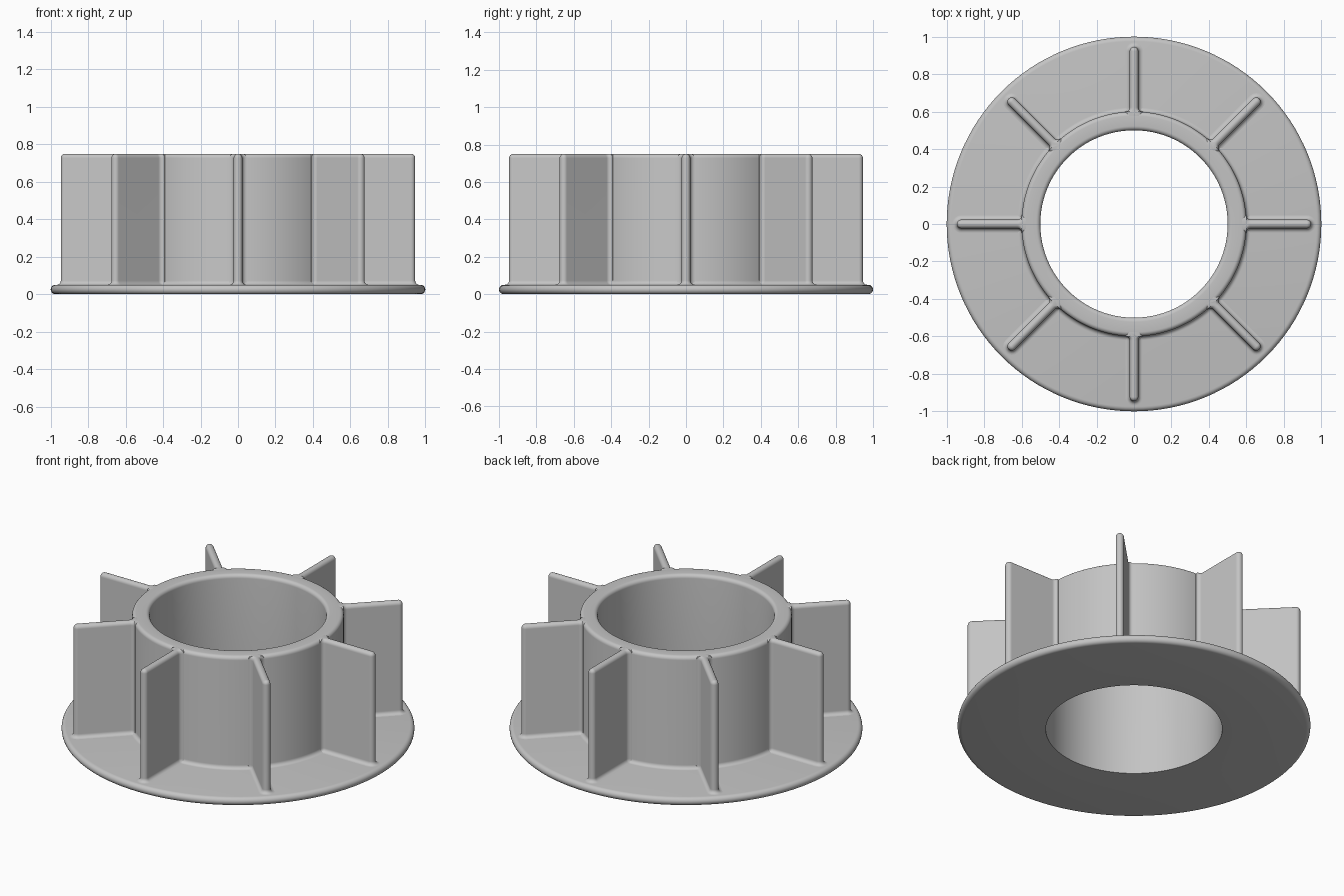
import bpy, bmesh
from math import pi, sin, cos, radians
from mathutils import Matrix

cube = bpy.data.objects.get("Cube")
if cube:
    bpy.data.objects.remove(cube, do_unlink=True)

grey = bpy.data.materials.new("light_grey")
grey.use_nodes = True
grey.diffuse_color = (0.55, 0.55, 0.55, 1)
grey.node_tree.nodes["Principled BSDF"].inputs["Base Color"].default_value = (0.55, 0.55, 0.55, 1)

HEIGHT, FLANGE, ROUND = 0.75, 0.05, 0.023
HUB_IN, HUB_OUT, FIN_TIP = 0.5, 0.6, 0.946


def arc(cx, cz, r, start, end, n=6):
    """Points on a circular arc, angles in degrees."""
    angles = [radians(start + (end - start) * i / n) for i in range(n + 1)]
    return [(cx + r * cos(a), cz + r * sin(a)) for a in angles]


def finish(bm, name):
    bmesh.ops.recalc_face_normals(bm, faces=bm.faces)
    mesh = bpy.data.meshes.new(name)
    bm.to_mesh(mesh)
    bm.free()
    mesh.materials.append(grey)
    obj = bpy.data.objects.new(name, mesh)
    bpy.context.collection.objects.link(obj)
    bpy.ops.object.select_all(action='DESELECT')
    obj.select_set(True)
    bpy.context.view_layer.objects.active = obj
    bpy.ops.object.shade_smooth_by_angle(angle=radians(35))
    return obj


def bridge(bm, loops):
    """Join consecutive closed vertex loops with quads."""
    for a, b in zip(loops, loops[1:]):
        n = len(a)
        for i in range(n):
            j = (i + 1) % n
            bm.faces.new((a[i], a[j], b[j], b[i]))


# Hub and flange: one turned profile with rounded edges and a root fillet
profile = [(HUB_IN, 0)]
profile += arc(1 - FLANGE / 2, FLANGE / 2, FLANGE / 2, -90, 90, 10)
profile += arc(HUB_OUT + ROUND, FLANGE + ROUND, ROUND, 270, 180)
profile += arc(HUB_OUT - ROUND, HEIGHT - ROUND, ROUND, 0, 90)
profile += arc(HUB_IN + ROUND, HEIGHT - ROUND, ROUND, 90, 180)
bm = bmesh.new()
SEGMENTS = 128
rings = []
for s in range(SEGMENTS):
    a = 2 * pi * s / SEGMENTS
    rings.append([bm.verts.new((r * cos(a), r * sin(a), z)) for r, z in profile])
bridge(bm, rings + rings[:1])
finish(bm, "hub_and_flange")


# Fin: a round-tipped outline lofted upward, flared at its foot and hub joint
def fin_outline(offset):
    w = ROUND + offset
    joint = arc(HUB_OUT + ROUND, w + ROUND, ROUND, 180, 270)
    upper = [(HUB_OUT - ROUND, joint[0][1])] + joint
    tip = arc(FIN_TIP - ROUND, 0, w, 90, -90, 12)
    lower = [(x, -y) for x, y in reversed(upper)]
    return upper + tip + lower


layers = [(x, z) for x, z in arc(ROUND, FLANGE + ROUND, ROUND, 270, 180)]
layers += arc(-ROUND, HEIGHT - ROUND, ROUND, 0, 85)
for k in range(8):
    bm = bmesh.new()
    loops = [[bm.verts.new((x, y, z)) for x, y in fin_outline(offset)]
             for offset, z in layers]
    bridge(bm, loops)
    bm.faces.new(loops[0])
    bm.faces.new(loops[-1])
    bm.transform(Matrix.Rotation(k * pi / 4, 4, 'Z'))
    finish(bm, f"fin_{k + 1}")
